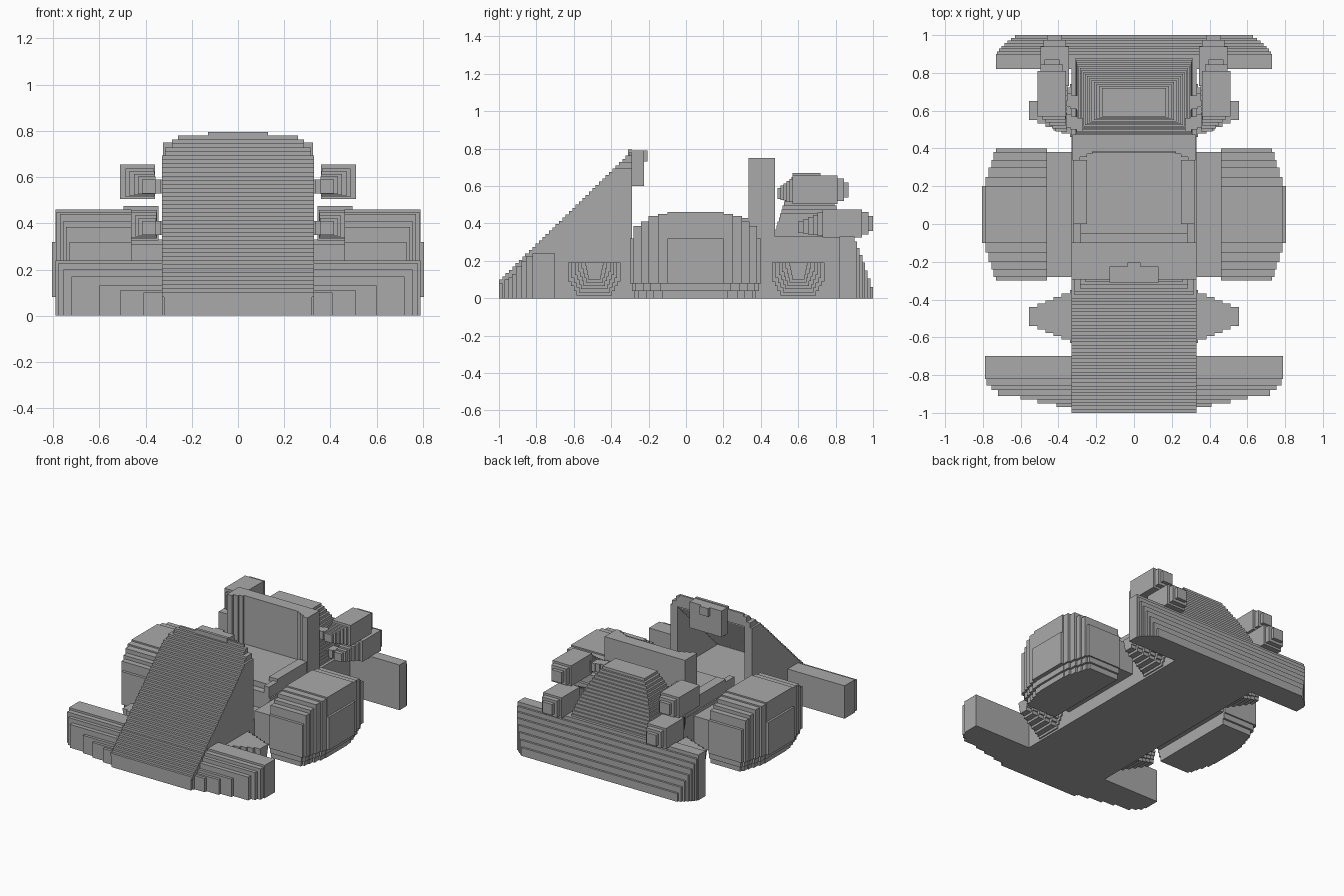
import bpy
import bmesh
from mathutils import Matrix, Vector

cube = bpy.data.objects.get("Cube")
if cube:
    bpy.data.objects.remove(cube, do_unlink=True)

grey = bpy.data.materials.new("plain grey")
grey.use_nodes = True
colour = (0.4, 0.4, 0.4, 1)
grey.diffuse_color = colour
grey.node_tree.nodes["Principled BSDF"].inputs["Base Color"].default_value = colour


def blocks(name, boxes, mirror=False):
    """One object from boxes given as x0, x1, y0, y1, z0, z1."""
    bm = bmesh.new()
    for x0, x1, y0, y1, z0, z1 in boxes:
        for s in ((1, -1) if mirror else (1,)):
            centre = Vector((s * (x0 + x1) / 2, (y0 + y1) / 2, (z0 + z1) / 2))
            size = Matrix.Diagonal((x1 - x0, y1 - y0, z1 - z0, 1))
            bmesh.ops.create_cube(bm, size=1, matrix=Matrix.Translation(centre) @ size)
    mesh = bpy.data.meshes.new(name)
    bm.to_mesh(mesh)
    bm.free()
    mesh.materials.append(grey)
    ob = bpy.data.objects.new(name, mesh)
    bpy.context.collection.objects.link(ob)
    return ob


def mix(a, b, t):
    return a + (b - a) * t


HALF = 0.33      # half width of the body
BACK = -0.29     # rear edge of the nose

# Body tub and the sills joining the side pods
blocks("chassis", [
    (-HALF, HALF, -0.98, 0.9, 0, 0.1),
    (-HALF, HALF, -0.86, -0.1, 0.1, 0.24),
    (-HALF, HALF, -0.1, 0.9, 0.1, 0.33)])
blocks("sills", [(HALF, 0.47, -0.28, 0.38, 0.09, 0.31)], True)

# Stepped nose: a sloping panel over two side walls, open at the back
STEPS = 40
panel, walls = [], []
for i in range(STEPS):
    y = mix(-1, BACK - 0.015, i / (STEPS - 1))
    z0, z1 = mix(0.08, 0.76, i / (STEPS - 1)), mix(0.1, 0.78, i / (STEPS - 1))
    w = HALF
    for limit, narrow in ((0.70, 0.315), (0.745, 0.285), (0.765, 0.26)):
        if z1 > limit:
            w = narrow
    panel.append((-w, w, y, min(y + 0.09, BACK), z0, z1))
    walls.append((w - 0.06, w, y, BACK, z0, z1))
blocks("nose_panel", panel)
blocks("nose_walls", walls, True)
blocks("dashboard", [
    (-0.13, 0.13, BACK, -0.225, 0.6, 0.79),
    (-0.13, 0.13, -0.31, BACK, 0.76, 0.795),
    (-0.035, 0.035, -0.225, -0.205, 0.73, 0.79)])

# Front bumper: each step is wider, lower and nearer the middle
front = [(0.79, -0.82, 0.24), (0.78, -0.855, 0.225), (0.755, -0.88, 0.20),
         (0.72, -0.91, 0.17), (0.6, -0.93, 0.13), (0.51, -0.95, 0.11),
         (0.41, -0.97, 0.1), (0.32, -1, 0.1)]
blocks("front_bumper", [(-x, x, y, -0.7, 0, z) for x, y, z in front])

# Rear bumper with a stepped back face
N = 7
blocks("rear_bumper", [
    (-x, x, 0.82, mix(0.9, 1, i / N), 0, mix(0.33, 0.06, (i / N) ** 1.2))
    for i in range(N + 1)
    for x in [mix(0.73, 0.63, (i / N) ** 1.5)]])

# Side pods, rounded in steps at the ends, the outside and the foot
pods = [(0.805, -0.1, 0.2, 0.08, 0.32)]
for x, inset, top in ((0.79, 0.2, 0.46), (0.785, 0.15, 0.45), (0.77, 0.1, 0.44),
                      (0.755, 0.06, 0.41), (0.745, 0.02, 0.385), (0.73, 0, 0.32)):
    y0, y1 = -0.3 + inset, 0.4 - inset
    pods.append((x, y0, y1, 0.08, top))
    pods.append((x - 0.015, y0 + 0.01, y1 - 0.01, 0.04, 0.08))
    pods.append((x - 0.03, y0 + 0.025, y1 - 0.025, 0, 0.04))
blocks("side_pods", [(0.46, x, y0, y1, z0, z1) for x, y0, y1, z0, z1 in pods], True)

# Stub wheels, tapering outwards
for name, yc in (("front_wheels", -0.49), ("rear_wheels", 0.6)):
    parts = []
    for k in range(6):
        x, half, z = 0.34 + 0.043 * k, 0.14 - 0.018 * k, 0.015 + 0.017 * k
        for j in range(4):
            h = half - 0.015 * (3 - j) * (1 - k / 8)
            parts.append((0.3, x, yc - h, yc + h, z + 0.025 * j, 0.19))
    blocks(name, parts, True)

# Seat with bolsters and a winged backrest
blocks("seat_cushion", [(-0.31, 0.31, -0.1, 0.38, 0.3, 0.36),
                        (-0.29, 0.29, -0.05, 0.38, 0.36, 0.4)])
blocks("seat_bolsters", [(0.28, 0.32, -0.1, 0.34, 0.3, 0.41),
                         (0.25, 0.32, 0.0, 0.34, 0.3, 0.43)], True)
blocks("backrest", [(-0.325, 0.325, 0.385, 0.475, 0.3, 0.75)])
blocks("backrest_wings", [(0.285, 0.325, 0.335, 0.4, 0.3, 0.75),
                          (0.25, 0.325, 0.355, 0.4, 0.3, 0.75),
                          (0.22, 0.325, 0.37, 0.4, 0.3, 0.75)], True)

# Engine cover, a stepped pyramid
M = 16
cover = []
for i in range(M):
    t = i / (M - 1)
    w = mix(0.31, 0.17, t ** 1.6)
    cover.append((-w, w, mix(0.47, 0.57, t), mix(0.88, 0.72, t),
                  mix(0.32, 0.65, t), mix(0.345, 0.67, t)))
blocks("engine_cover", cover)


def exhaust(name, xc, zc, y0, y1, neck):
    """A fat pipe with stepped ends, and a neck running in to the engine."""
    parts = []
    for grow, r in ((0, 0.075), (0.035, 0.06), (0.06, 0.04)):
        parts.append((xc - r, xc + r, y0, y1 + grow, zc - r, zc + r))
    for i in range(1, 6):
        t = i / 5
        r, x = mix(0.07, 0.03, t), mix(xc, 0.385, t)
        z = zc - 0.02 * t
        parts.append((x - r, x + r, mix(y0, neck, t), y0 + 0.02, z - r, z + r))
    for i in range(4):
        x = 0.27 + 0.03 * i
        y = neck + 0.02 - 0.01 * abs(i - 2)
        parts.append((x, x + 0.035, y, y + 0.07, zc - 0.05, zc + 0.01))
    blocks(name, parts, True)


exhaust("upper_exhausts", 0.435, 0.58, 0.57, 0.81, 0.49)
exhaust("lower_exhausts", 0.42, 0.4, 0.73, 0.94, 0.6)
